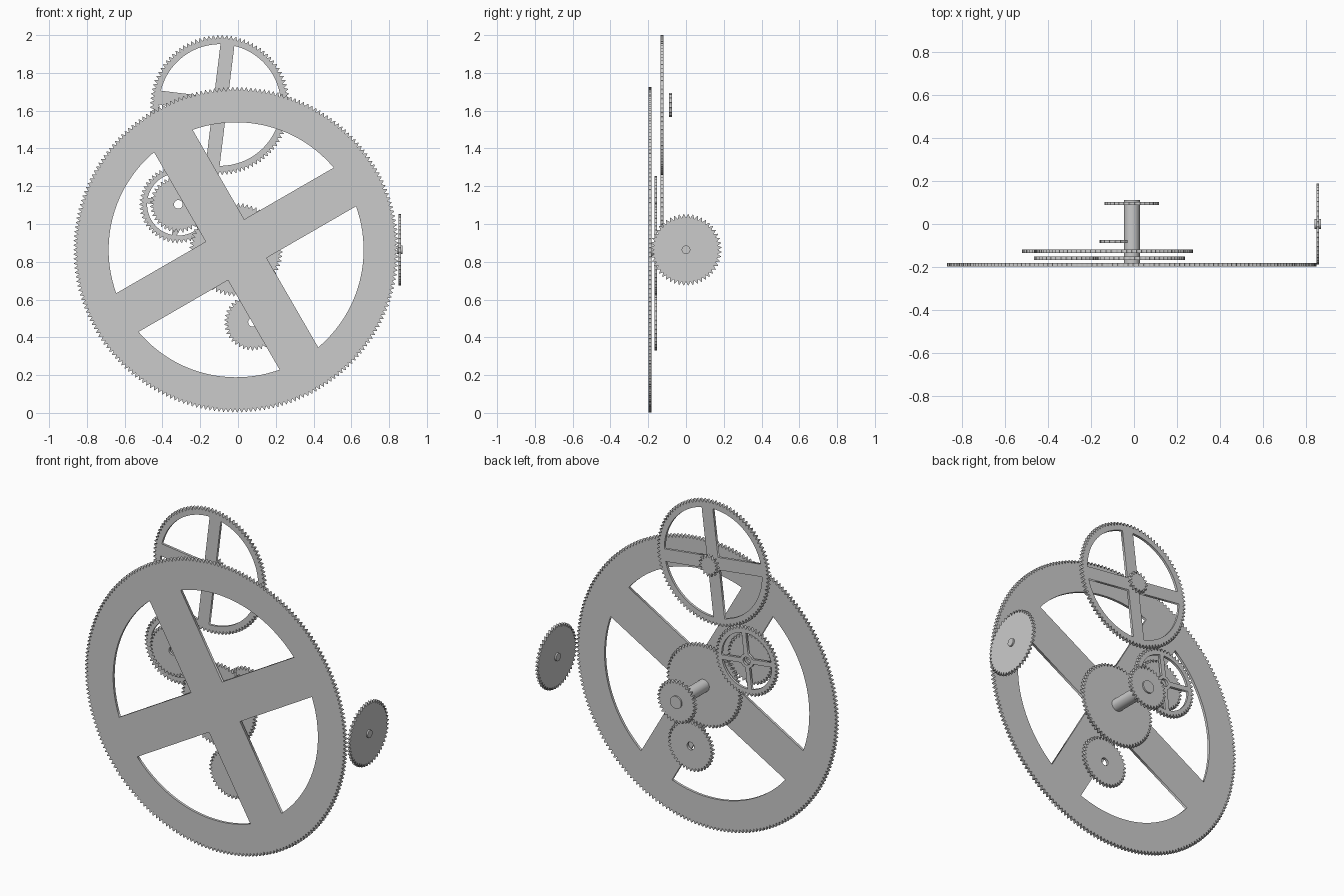
import bpy
from math import pi, sin, cos, asin, radians

if "Cube" in bpy.data.objects:
    bpy.data.objects.remove(bpy.data.objects["Cube"])


def arc(r, a0, a1, n):
    return [(r * cos(a0 + (a1 - a0) * i / n), r * sin(a0 + (a1 - a0) * i / n)) for i in range(n + 1)]


def gear(name, loc, radius, teeth, thick=0.015, depth=0.02, hole=0, rim=0, spoke=0,
         hub=0, tilt=0, turn=0):
    """Flat toothed wheel; rim = window outer radius, spoke = half width of the 4 spokes."""
    step = 2 * pi / teeth
    outline = []
    for i in range(teeth):
        for k, r in ((0, radius - depth), (0.44, radius), (0.56, radius)):
            a = (i + k) * step
            outline.append((r * cos(a), r * sin(a)))
    loops = [outline]
    if hole:
        loops.append(arc(hole, 0, 2 * pi, 32)[:-1])
    if rim:
        a = asin(spoke / rim)
        inner = [(spoke, spoke)]
        if hub:
            b = asin(spoke / hub)
            inner = arc(hub, pi / 2 - b, b, 6)
        window = arc(rim, a, pi / 2 - a, 24) + inner
        for q in range(4):
            c, s = cos(tilt + q * pi / 2), sin(tilt + q * pi / 2)
            loops.append([(x * c - y * s, x * s + y * c) for x, y in window])
    curve = bpy.data.curves.new(name, 'CURVE')
    curve.dimensions = '2D'
    curve.fill_mode = 'BOTH'
    curve.extrude = thick / 2
    for pts in loops:
        sp = curve.splines.new('POLY')
        sp.points.add(len(pts) - 1)
        for p, (x, y) in zip(sp.points, pts):
            p.co = (x, y, 0, 1)
        sp.use_cyclic_u = True
    ob = bpy.data.objects.new(name, curve)
    bpy.context.collection.objects.link(ob)
    ob.location = loc
    ob.rotation_euler = (pi / 2, 0, turn)
    bpy.ops.object.select_all(action='DESELECT')
    ob.select_set(True)
    bpy.context.view_layer.objects.active = ob
    bpy.ops.object.convert(target='MESH')


def rod(name, loc, r, length, rot):
    bpy.ops.mesh.primitive_cylinder_add(vertices=48, radius=r, depth=length, location=loc, rotation=rot)
    bpy.context.object.name = name
    bpy.ops.object.shade_smooth_by_angle(angle=radians(40))


CX, CZ = -0.01, 0.8635
# Large spoked drive wheel
gear("main_wheel", (CX, -0.19, CZ), 0.861, 223, rim=0.675, spoke=0.118, tilt=radians(30))
# Central shaft with its two gears
rod("main_shaft", (CX, -0.04, CZ), 0.037, 0.305, (pi / 2, 0, 0))
gear("center_gear", (CX, -0.16, CZ), 0.247, 64)
gear("rear_gear", (CX, 0.096, CZ), 0.128, 32)
# Lower idler and upper-left compound gear
gear("lower_gear", (0.077, -0.16, 0.48), 0.15, 38, hole=0.023)
gear("side_gear", (-0.316, -0.16, 1.104), 0.15, 38, hole=0.023)
gear("side_spoked_gear", (-0.316, -0.127, 1.104), 0.206, 53, hole=0.023, rim=0.165,
     spoke=0.014, hub=0.042, tilt=radians(-7))
# Top spoked wheel with pinion
gear("top_wheel", (-0.095, -0.127, 1.63), 0.37, 96, rim=0.322, spoke=0.037, tilt=radians(-7))
gear("top_pinion", (-0.095, -0.082, 1.63), 0.065, 15)
# Crank-side gear standing at right angles
gear("crown_gear", (0.856, 0, CZ), 0.189, 48, thick=0.012, turn=pi / 2)
rod("crown_hub", (0.856, 0, CZ), 0.023, 0.03, (0, pi / 2, 0))
